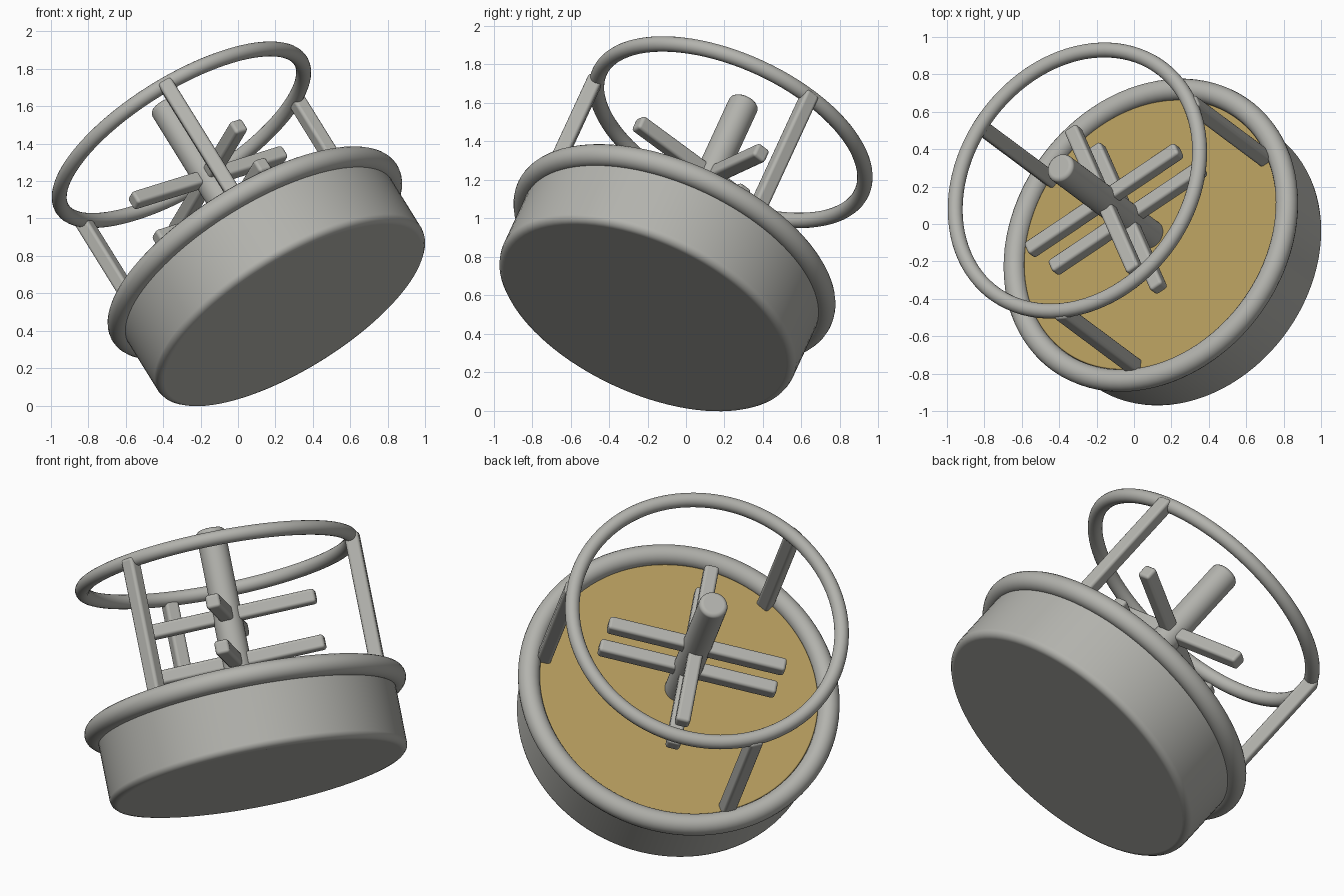
import bpy
from math import pi, radians
from mathutils import Matrix, Vector

if "Cube" in bpy.data.objects:
    bpy.data.objects.remove(bpy.data.objects["Cube"])


def material(name, color):
    mat = bpy.data.materials.new(name)
    mat.use_nodes = True
    mat.diffuse_color = color
    mat.node_tree.nodes["Principled BSDF"].inputs["Base Color"].default_value = color
    return mat


GREY = material("warm grey", (0.45, 0.45, 0.42, 1))
GOLD = material("dull gold", (0.46, 0.33, 0.11, 1))

# Tilted frame: local z is the drum axis, local x runs along the long arms
axis = Vector((-0.49, 0.365, 0.79)).normalized()
arm = Vector((0.80, 0.543, 0.257))
arm = (arm - axis * arm.dot(axis)).normalized()
side = axis.cross(arm)
FRAME = Matrix.Translation((0.09, -0.06, 0.815)) @ Matrix((arm, side, axis)).transposed().to_4x4()


def finish(name, mat, local=Matrix(), bevel=0, segments=3):
    """Name, colour, round off and place the active object in the tilted frame."""
    obj = bpy.context.object
    obj.name = name
    obj.data.materials.append(mat)
    bpy.ops.object.shade_smooth_by_angle(angle=radians(35))
    if bevel:
        mod = obj.modifiers.new("rounded edges", 'BEVEL')
        mod.width = bevel
        mod.segments = segments
        mod.limit_method = 'ANGLE'
        mod.angle_limit = radians(40)
        mod.harden_normals = True
    obj.matrix_world = FRAME @ local
    return obj


def drum(name, mat, radius, low, high, bevel, sides=96):
    bpy.ops.mesh.primitive_cylinder_add(vertices=sides, radius=radius, depth=high - low)
    return finish(name, mat, Matrix.Translation((0, 0, (low + high) / 2)), bevel)


def ring(name, radius, tube, height):
    bpy.ops.mesh.primitive_torus_add(major_radius=radius, minor_radius=tube,
                                     major_segments=96, minor_segments=20)
    return finish(name, GREY, Matrix.Translation((0, 0, height)))


def bar(name, size, local, bevel=0.018):
    bpy.ops.mesh.primitive_cube_add(size=1)
    obj = bpy.context.object
    obj.data.transform(Matrix.Diagonal((*size, 1)))
    return finish(name, GREY, local, bevel)


# Base drum with a gold top plate and a rolled rim
drum("base_drum", GREY, 0.828, -0.415, -0.01, 0.04)
drum("top_plate", GOLD, 0.775, -0.05, 0.01, 0.008)
ring("base_rim", 0.835, 0.06, 0)

# Guard ring held by three posts
ring("guard_ring", 0.75, 0.04, 0.8)
for i in range(3):
    turn = Matrix.Rotation(i * 2 * pi / 3, 4, 'Z')
    bar(f"guard_post_{i + 1}", (0.08, 0.08, 0.82), turn @ Matrix.Translation((0.76, 0, 0.4)))

# Central shaft carrying two crossed pairs of arms
drum("central_shaft", GREY, 0.08, -0.02, 1.0, 0.025, 40)
for level, height in (("lower", 0.25), ("upper", 0.51)):
    for i in range(2):
        turn = Matrix.Rotation(i * pi / 2, 4, 'Z')
        bar(f"{level}_arm_{i + 1}", (1.0, 0.08, 0.08), Matrix.Translation((0, 0, height)) @ turn)
